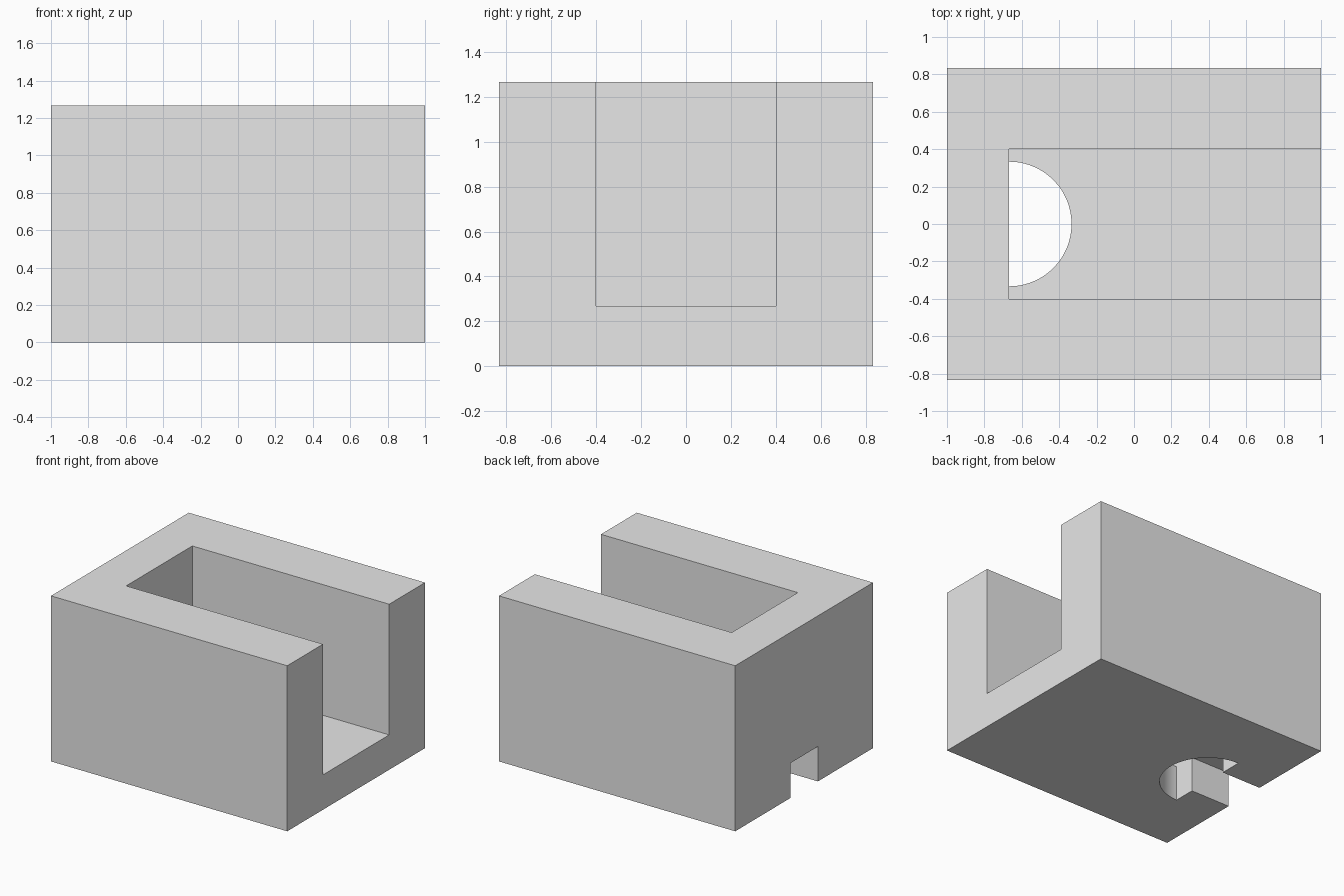
import bpy
import bmesh
from math import sin, cos, pi

cube = bpy.data.objects.get("Cube")
if cube:
    bpy.data.objects.remove(cube, do_unlink=True)

# Main dimensions
L, W, H = 1.0, 0.833, 1.267        # half length, half width, height
FLOOR = 0.267                      # floor thickness
END, SLOT = -0.667, 0.4            # slot end wall and half width
R, NOTCH = 0.333, 0.167            # half-round hole radius, notch half width
SEGMENTS = 48

grey = bpy.data.materials.new("light_grey")
grey.use_nodes = True
grey.diffuse_color = (0.8, 0.8, 0.8, 1)
grey.node_tree.nodes["Principled BSDF"].inputs["Base Color"].default_value = (0.8, 0.8, 0.8, 1)

bm = bmesh.new()


def face(points):
    return bm.faces.new([bm.verts.new(p) for p in points])


def flat(outline, z):
    return face([(x, y, z) for x, y in outline])


def across(x, half):
    """Face at constant x, mirrored from its +y half outline."""
    pts = half + [(-y, z) for y, z in reversed(half)]
    return face([(x, y, z) for y, z in pts])


def side(y, x0, x1, z0, z1):
    return face([(x0, y, z0), (x1, y, z0), (x1, y, z1), (x0, y, z1)])


# Half-round hole outline, from -y to +y
arc = [(END + R * cos(a), R * sin(a))
       for a in (pi * (i / SEGMENTS - 0.5) for i in range(SEGMENTS + 1))]

# Underside, slot floor, U-shaped top and notch ceiling
flat([(-L, -W), (L, -W), (L, W), (-L, W), (-L, NOTCH), (END, NOTCH)]
     + arc[::-1] + [(END, -NOTCH), (-L, -NOTCH)], 0)
flat([(END, -SLOT), (L, -SLOT), (L, SLOT), (END, SLOT)] + arc[::-1], FLOOR)
flat([(-L, -W), (L, -W), (L, -SLOT), (END, -SLOT),
      (END, SLOT), (L, SLOT), (L, W), (-L, W)], H)
flat([(-L, -NOTCH), (END, -NOTCH), (END, NOTCH), (-L, NOTCH)], FLOOR)

# End walls: notched closed end, slotted open end, inner slot end
across(-L, [(W, H), (W, 0), (NOTCH, 0), (NOTCH, FLOOR)])
across(L, [(W, 0), (W, H), (SLOT, H), (SLOT, FLOOR)])
across(END, [(SLOT, H), (SLOT, FLOOR), (R, FLOOR), (R, 0), (NOTCH, 0), (NOTCH, FLOOR)])

# Long walls outside, in the slot and in the notch
for s in (-1, 1):
    side(s * W, -L, L, 0, H)
    side(s * SLOT, END, L, FLOOR, H)
    side(s * NOTCH, -L, END, 0, FLOOR)

# Curved wall of the half-round hole
for a, b in zip(arc, arc[1:]):
    face([(*a, 0), (*b, 0), (*b, FLOOR), (*a, FLOOR)])

bmesh.ops.remove_doubles(bm, verts=bm.verts, dist=0.0001)
bmesh.ops.recalc_face_normals(bm, faces=bm.faces)

mesh = bpy.data.meshes.new("slotted_block")
bm.to_mesh(mesh)
bm.free()
mesh.materials.append(grey)
block = bpy.data.objects.new("slotted_block", mesh)
bpy.context.collection.objects.link(block)

bpy.ops.object.select_all(action='DESELECT')
block.select_set(True)
bpy.context.view_layer.objects.active = block
bpy.ops.object.shade_smooth_by_angle(angle=pi / 6)
